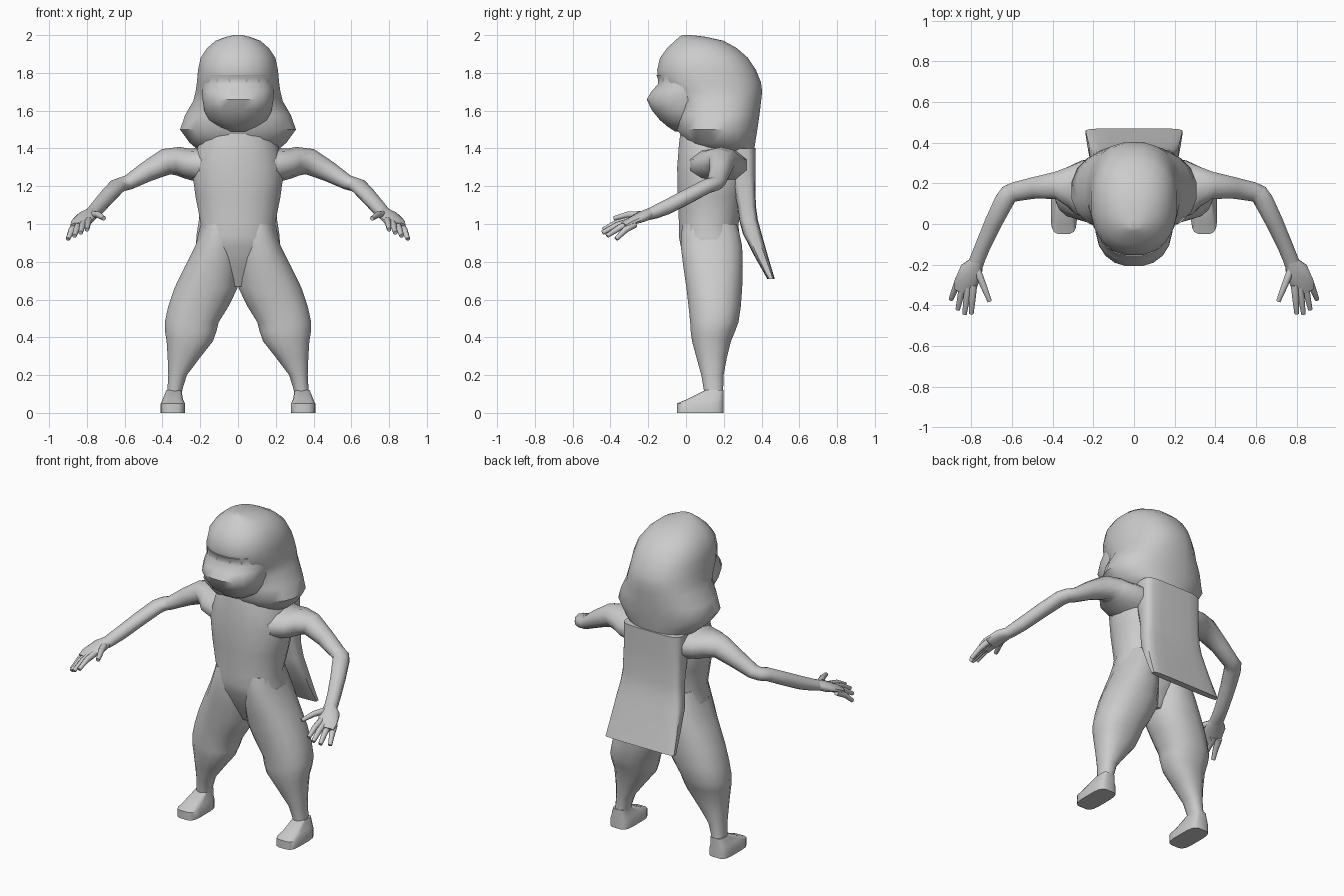
import bpy, bmesh, math
from mathutils import Vector

cube = bpy.data.objects.get("Cube")
if cube:
    bpy.data.objects.remove(cube, do_unlink=True)

grey = (.6, .6, .6, 1)
material = bpy.data.materials.new("plain_grey")
material.use_nodes = True
material.diffuse_color = grey
material.node_tree.nodes["Principled BSDF"].inputs["Base Color"].default_value = grey


def outline(sides, power):
    """Superellipse points: power 2 is round, higher is boxier."""
    points = []
    for i in range(sides):
        angle = math.tau * (i + .5) / sides
        c, s = math.cos(angle), math.sin(angle)
        points.append((math.copysign(abs(c) ** (2 / power), c),
                       math.copysign(abs(s) ** (2 / power), s)))
    return points


def refine(rows):
    """Insert a spline midpoint between neighbouring sections."""
    rows = [Vector(row) for row in rows]
    padded = [rows[0]] + rows + [rows[-1]]
    result = []
    for before, start, end, after in zip(padded, rows, rows[1:], padded[3:]):
        result += [start, ((start + end) * 9 - before - after) / 16]
    return result + [rows[-1]]


def skin(name, rings, mirror):
    """Bridge rings of points into a closed, smooth shaded solid."""
    bm = bmesh.new()
    loops = [[bm.verts.new(point) for point in ring] for ring in rings]
    for lower, upper in zip(loops, loops[1:]):
        for i in range(len(lower)):
            bm.faces.new((lower[i - 1], lower[i], upper[i], upper[i - 1]))
    bm.faces.new(loops[0])
    bm.faces.new(loops[-1])
    bmesh.ops.recalc_face_normals(bm, faces=bm.faces)
    mesh = bpy.data.meshes.new(name)
    bm.to_mesh(mesh)
    bm.free()
    mesh.materials.append(material)
    part = bpy.data.objects.new(name, mesh)
    bpy.context.collection.objects.link(part)
    bpy.ops.object.select_all(action='DESELECT')
    part.select_set(True)
    bpy.context.view_layer.objects.active = part
    bpy.ops.object.shade_smooth_by_angle(angle=math.radians(50))
    if mirror:
        part.modifiers.new("mirror", 'MIRROR').use_mirror_merge = False


def stack(name, levels, sides=16, power=2.3, mirror=False):
    """Horizontal sections given as (height, left, right, front, back)."""
    rings = []
    for z, left, right, front, back in levels:
        centre = Vector(((left + right) / 2, (front + back) / 2, z))
        rings.append([centre + Vector((u * (right - left) / 2, v * (back - front) / 2, 0))
                      for u, v in outline(sides, power)])
    skin(name, rings, mirror)


def centred(name, levels, **options):
    """Symmetric sections given as (height, half width, front, back)."""
    stack(name, [(z, -half, half, front, back)
                 for z, half, front, back in refine(levels)], **options)


def limb(name, path, sides=10):
    """Paired tubes: path of (x, y, z, side radius, height radius)."""
    points = [Vector(row[:3]) for row in path]
    rings = []
    for i, (point, row) in enumerate(zip(points, path)):
        ahead = points[min(i + 1, len(points) - 1)]
        behind = points[max(i - 1, 0)]
        along = (ahead - behind).normalized()
        side = along.cross(Vector((0, 0, 1))).normalized()
        up = side.cross(along)
        rings.append([point + side * u * row[3] + up * v * row[4]
                      for u, v in outline(sides, 2)])
    skin(name, rings, mirror=True)


def finger(name, knuckle, tip):
    """Slim tapering digit, slightly arched at the middle joint."""
    middle = knuckle.lerp(tip, .5) + Vector((0, 0, .01))
    limb(name, [(*joint, radius, radius) for joint, radius in
                zip((knuckle, middle, tip), (.02, .017, .012))], sides=8)


# Torso down to the crotch
centred("torso", [
    (.67, .05, .07, .22), (.88, .22, -.03, .29), (1, .2, -.04, .28),
    (1.3, .25, -.05, .34), (1.5, .17, -.03, .3)])

# Hair: skull cap flaring to the shoulders
centred("hair", [
    (1.38, .2, .05, .36), (1.5, .31, -.05, .38), (1.65, .24, -.06, .4),
    (1.75, .22, -.15, .4), (1.88, .2, -.14, .33), (1.97, .12, -.06, .2),
    (2, .02, -.02, .03)], sides=20)

# Face with a rounded muzzle under the brow
centred("face", [
    (1.49, .07, -.06, .2), (1.55, .16, -.14, .2), (1.66, .19, -.21, .2),
    (1.74, .19, -.15, .2), (1.79, .18, -.16, .2)], sides=20)

# Cape hanging down the back
centred("cape", [
    (.71, .24, .43, .47), (.95, .22, .3, .4), (1.1, .2, .27, .37),
    (1.4, .2, .2, .37)], power=5)

# Legs with full calves and narrow ankles
stack("legs", refine([
    (.07, .3, .38, .1, .2), (.2, .27, .37, .08, .2), (.38, .13, .38, .03, .24),
    (.48, .1, .39, .02, .28), (.66, 0, .34, 0, .3), (.88, 0, .23, -.03, .3),
    (1, 0, .19, -.02, .27)]), mirror=True)

# Feet: flat slab rising to the ankle
stack("feet", [
    (0, .28, .41, -.05, .2), (.05, .28, .41, -.05, .2),
    (.07, .29, .4, 0, .2), (.12, .3, .38, .1, .2)], power=4, mirror=True)

# Arms from shoulder to wrist
limb("arms", refine([
    (.17, .17, 1.31, .16, .1), (.27, .18, 1.32, .14, .08),
    (.38, .19, 1.33, .07, .07), (.58, .16, 1.22, .05, .04),
    (.64, .11, 1.2, .05, .04), (.74, -.1, 1.09, .04, .04),
    (.78, -.2, 1.05, .04, .03)]))

# Hands: palm, a fan of four fingers, and a thumb
limb("palms", [
    (.77, -.18, 1.06, .03, .03), (.8, -.23, 1.04, .06, .03),
    (.83, -.3, 1.01, .06, .02), (.84, -.33, .99, .05, .02)])
names = ("index_fingers", "middle_fingers", "ring_fingers", "little_fingers")
for i, name in enumerate(names):
    across = i / (len(names) - 1)
    reach = Vector((0, -.03 * math.sin(math.pi * across), 0))
    knuckle = Vector((.79, -.3, 1.02)).lerp(Vector((.86, -.27, 1)), across)
    tip = Vector((.8, -.44, .97)).lerp(Vector((.9, -.37, .92)), across)
    finger(name, knuckle, tip + reach)
finger("thumbs", Vector((.77, -.23, 1.05)), Vector((.71, -.38, 1.03)))
